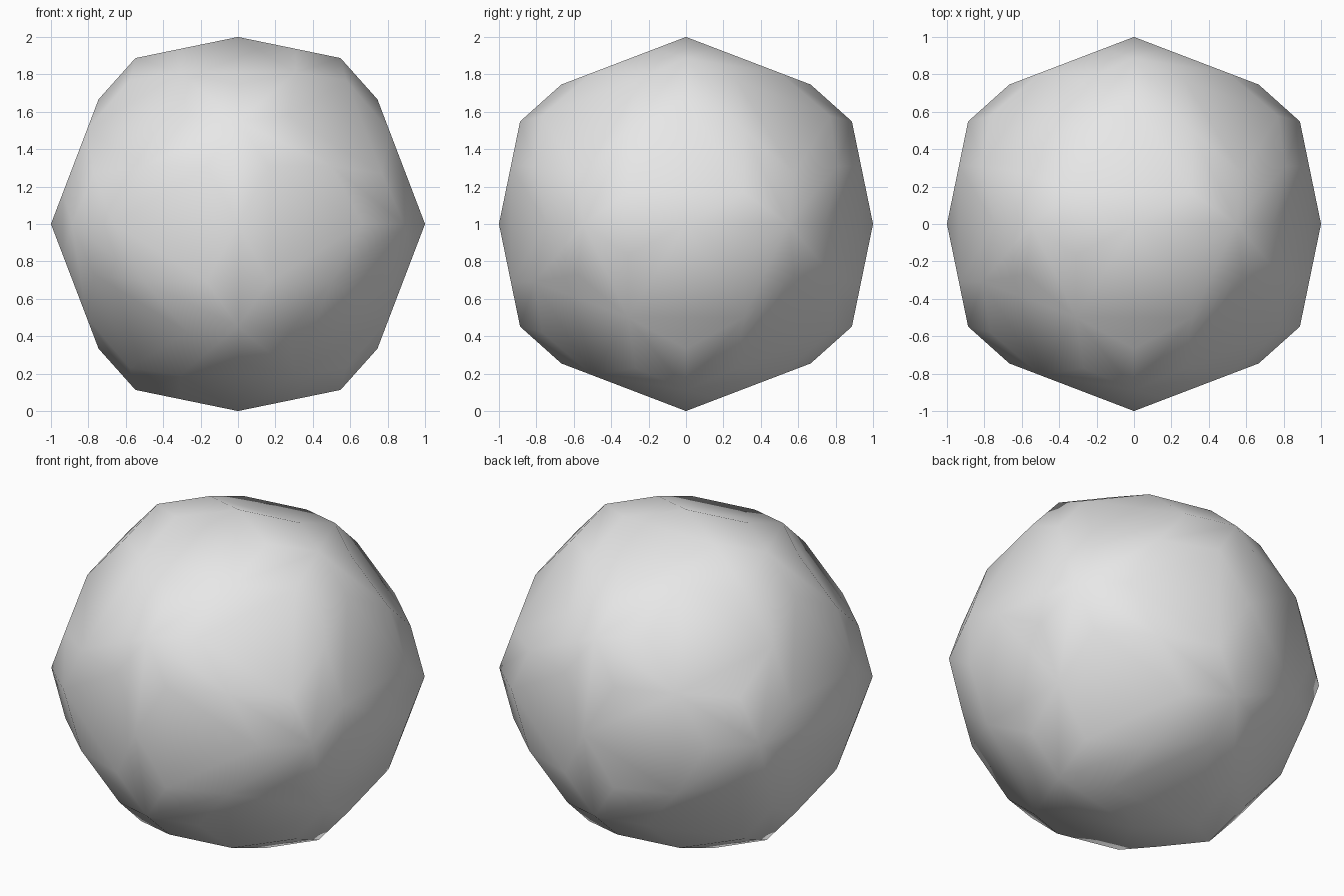
import bpy, bmesh
from math import sqrt, sin, cos, acos, radians
from itertools import combinations, product
from mathutils import Vector

if "Cube" in bpy.data.objects:
    bpy.data.objects.remove(bpy.data.objects["Cube"])

# Icosahedral frame: twelve five-fold directions
phi = (1 + sqrt(5)) / 2
n = sqrt(1 + phi * phi)
s, l = 1 / n, phi / n
corners = []
for a, b in product((-1, 1), repeat=2):
    corners += [Vector((a * s, 0, b * l)), Vector((b * l, a * s, 0)), Vector((0, b * l, a * s))]


def near(p, q):
    return p.dot(q) > 0.4


# Thirty two-fold points on the unit sphere
points = [(p + q).normalized() for p, q in combinations(corners, 2) if near(p, q)]

# Regular hexagon tips lying on the line from each three-fold centre to its corners
face_angle = acos(phi / sqrt(3))
tip_angle = mid_angle = 0
for p, q, r in combinations(corners, 3):
    if near(p, q) and near(q, r) and near(p, r):
        centre = (p + q + r).normalized()
        for c in (p, q, r):
            side = (c - centre * centre.dot(c)).normalized()
            tip = centre * cos(face_angle) + side * sin(face_angle)
            points.append(tip)
            tip_angle = acos(tip.dot(c))
            mid_angle = acos((p + q).normalized().dot(p))

# Apexes raised so that the kites around them are flat
x1, y1 = sin(tip_angle) * cos(radians(36)), cos(tip_angle)
x2, y2 = sin(mid_angle), cos(mid_angle)
apex = y1 + (y1 - y2) * x1 / (x2 - x1)
points += [c * apex for c in corners]

# Skin the points, then merge coplanar triangles into hexagons and kites
bm = bmesh.new()
for p in points:
    bm.verts.new(p + Vector((0, 0, 1)))
bmesh.ops.convex_hull(bm, input=bm.verts[:])
bmesh.ops.dissolve_limit(bm, angle_limit=radians(2), verts=bm.verts[:], edges=bm.edges[:])
bmesh.ops.recalc_face_normals(bm, faces=bm.faces[:])
for f in bm.faces:
    f.smooth = True

mesh = bpy.data.meshes.new("faceted_ball")
bm.to_mesh(mesh)
bm.free()
ball = bpy.data.objects.new("faceted_ball", mesh)
bpy.context.collection.objects.link(ball)

grey = bpy.data.materials.new("light_grey")
grey.diffuse_color = (0.8, 0.8, 0.8, 1)
grey.use_nodes = True
grey.node_tree.nodes["Principled BSDF"].inputs["Base Color"].default_value = grey.diffuse_color
mesh.materials.append(grey)
